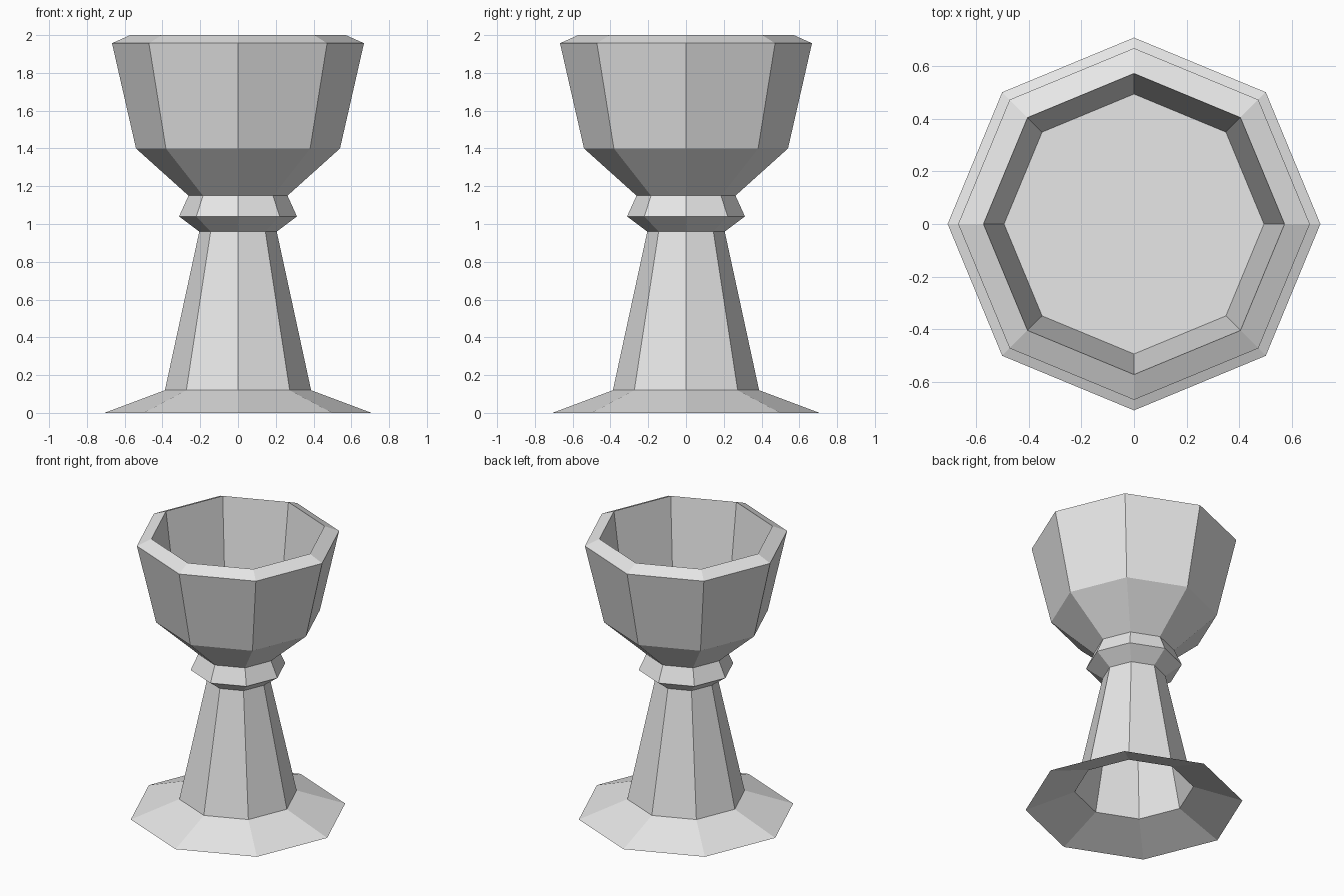
import bpy
import bmesh
from math import cos, sin, tau

SIDES = 8

cube = bpy.data.objects.get("Cube")
if cube:
    bpy.data.objects.remove(cube, do_unlink=True)

# Single plain grey material
grey = bpy.data.materials.new("light_grey")
grey.use_nodes = True
colour = (0.8, 0.8, 0.8, 1)
grey.diffuse_color = colour
grey.node_tree.nodes["Principled BSDF"].inputs["Base Color"].default_value = colour


def lathe(name, profile, cap_end=False):
    """Sweep (radius, height) points round z as an open, flat-faced octagonal shell."""
    bm = bmesh.new()
    rings = [[bm.verts.new((r * cos(tau * i / SIDES), r * sin(tau * i / SIDES), z))
              for i in range(SIDES)] for r, z in profile]
    for low, high in zip(rings, rings[1:]):
        for i in range(SIDES):
            j = (i + 1) % SIDES
            bm.faces.new((low[i], low[j], high[j], high[i]))
    if cap_end:
        bm.faces.new(rings[-1])
    mesh = bpy.data.meshes.new(name)
    bm.to_mesh(mesh)
    bm.free()
    mesh.materials.append(grey)
    obj = bpy.data.objects.new(name, mesh)
    bpy.context.collection.objects.link(obj)
    return obj


# Flared foot, open underneath
lathe("foot", [(0.707, 0), (0.387, 0.12)])

# Hollow tapering stem
lathe("stem", [(0.387, 0.12), (0.205, 0.96)])

# Collar between stem and bowl
lathe("collar", [(0.205, 0.96), (0.312, 1.04), (0.262, 1.15)])

# Bowl: outer wall, bevelled rim, inner wall and floor
lathe("bowl", [(0.262, 1.15), (0.54, 1.4), (0.667, 1.957),
               (0.571, 2.0), (0.493, 1.4)], cap_end=True)
